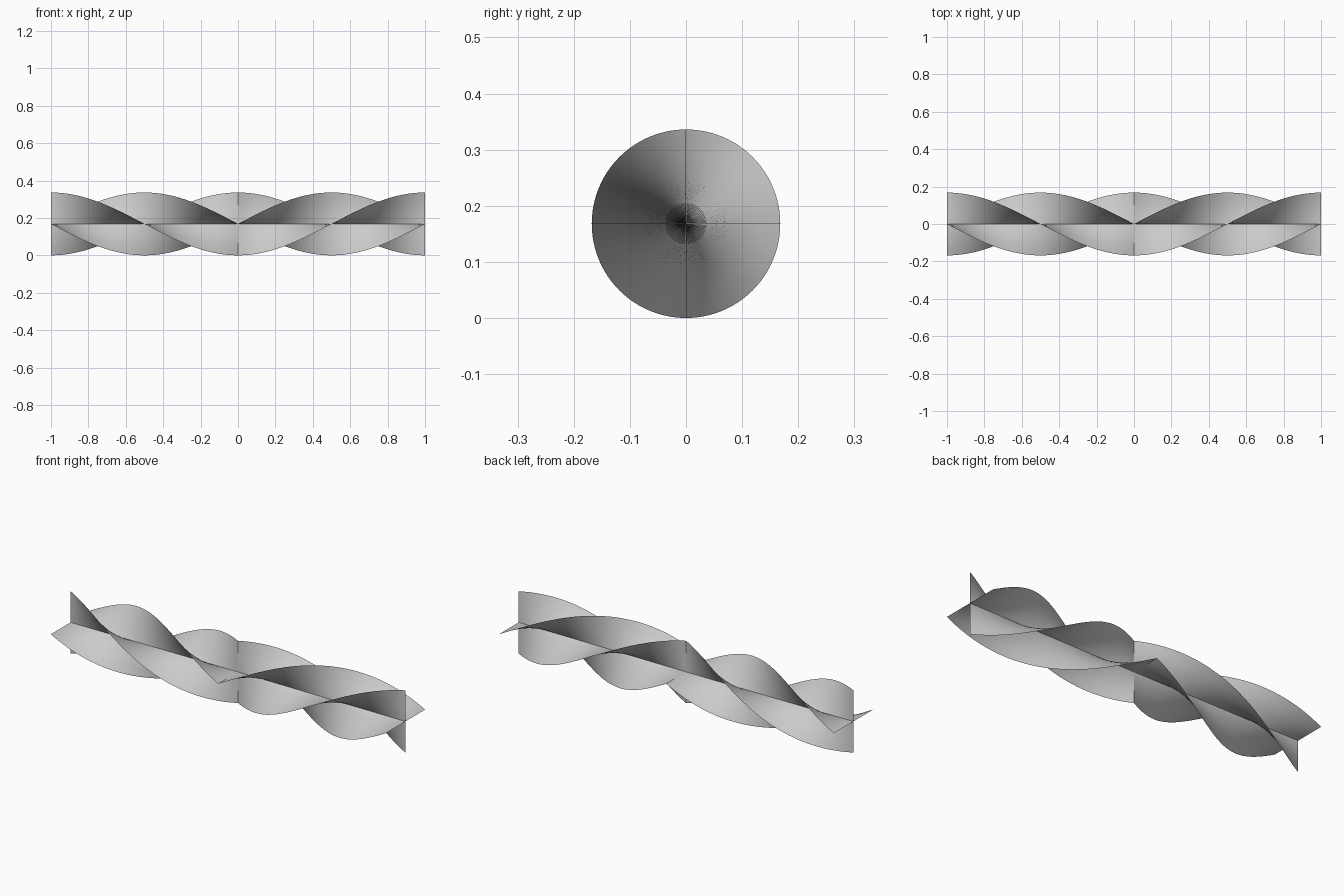
import bpy, bmesh, math

if "Cube" in bpy.data.objects:
    bpy.data.objects.remove(bpy.data.objects["Cube"])

R = 0.168        # blade radius, also axis height
STEPS = 48       # twist segments per half
ACROSS = 8       # divisions across a blade


def twisted_blade(name, side, phase):
    """Thin diametral strip from the outer end to the middle, turning 180 degrees."""
    bm = bmesh.new()
    rows = []
    for i in range(STEPS + 1):
        t = i / STEPS
        a = math.pi * t + phase
        row = []
        for j in range(ACROSS + 1):
            r = R * (2 * j / ACROSS - 1)
            row.append(bm.verts.new((side * (1 - t), -r * math.sin(a), R + r * math.cos(a))))
        rows.append(row)
    for r0, r1 in zip(rows, rows[1:]):
        for j in range(ACROSS):
            bm.faces.new((r0[j], r0[j + 1], r1[j + 1], r1[j]))
    for f in bm.faces:
        f.smooth = True
    mesh = bpy.data.meshes.new(name)
    bm.to_mesh(mesh)
    bm.free()
    obj = bpy.data.objects.new(name, mesh)
    bpy.context.collection.objects.link(obj)
    return obj


# Two crossed blades per half; the halves twist in opposite directions
for label, side in (("left", -1), ("right", 1)):
    twisted_blade(label + "_upright_blade", side, 0)
    twisted_blade(label + "_flat_blade", side, math.pi / 2)
